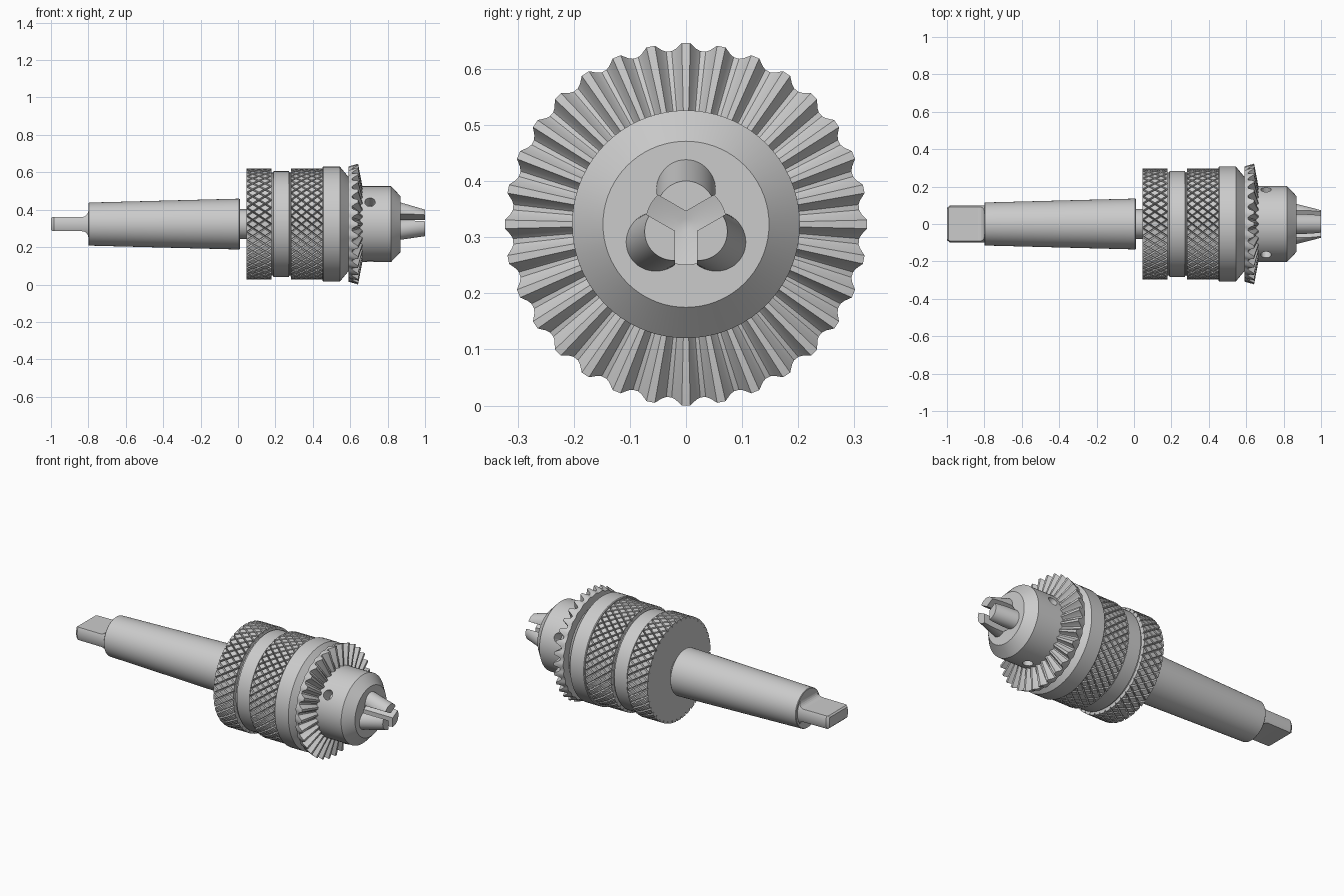
import bpy, bmesh
from math import sin, cos, pi, radians
from mathutils import Matrix, Vector

if "Cube" in bpy.data.objects:
    bpy.data.objects.remove(bpy.data.objects["Cube"])

AXIS = 0.323   # height of the centre line
SEG = 72


def finish(name, bm, smooth=True, recalc=True):
    if recalc:
        bmesh.ops.recalc_face_normals(bm, faces=bm.faces)
    me = bpy.data.meshes.new(name)
    bm.to_mesh(me)
    bm.free()
    ob = bpy.data.objects.new(name, me)
    ob.location.z = AXIS
    bpy.context.collection.objects.link(ob)
    if smooth:
        bpy.ops.object.select_all(action='DESELECT')
        ob.select_set(True)
        bpy.context.view_layer.objects.active = ob
        bpy.ops.object.shade_smooth_by_angle(angle=radians(25))
    return ob


def ring_pt(x, r, a):
    return Vector((x, r * cos(a), r * sin(a)))


def loft(bm, rings):
    """Skin a list of closed rings and cap both ends."""
    vs = [[bm.verts.new(p) for p in ring] for ring in rings]
    n = len(vs[0])
    for a, b in zip(vs, vs[1:]):
        for k in range(n):
            bm.faces.new((a[k], a[(k + 1) % n], b[(k + 1) % n], b[k]))
    bm.faces.new(vs[0])
    bm.faces.new(vs[-1])


def turned(name, profile):
    """Solid of revolution about x from (x, radius) points."""
    bm = bmesh.new()
    loft(bm, [[ring_pt(x, r, 2 * pi * k / SEG) for k in range(SEG)] for x, r in profile])
    return finish(name, bm)


def boolean(ob, cutter, op):
    m = ob.modifiers.new("cut", 'BOOLEAN')
    m.operation, m.object, m.solver = op, cutter, 'EXACT'
    bpy.ops.object.select_all(action='DESELECT')
    ob.select_set(True)
    bpy.context.view_layer.objects.active = ob
    bpy.ops.object.modifier_apply(modifier=m.name)
    bpy.data.objects.remove(cutter)
    bpy.ops.object.shade_smooth_by_angle(angle=radians(25))


# tang: turned blank trimmed to a flat blade with a fillet at the shank
tang = turned("tang", [(-1.0, 0.087), (-0.985, 0.098), (-0.79, 0.1)])
half = [(-1.05, 0.03), (-1.0, 0.03), (-0.992, 0.038)]
half += [(-0.835 + 0.035 * sin(t), 0.073 - 0.035 * cos(t))
         for t in [pi / 2 * k / 6 for k in range(7)]]
half += [(-0.8, 0.13), (-0.75, 0.13)]
outline = half + [(x, -z) for x, z in reversed(half)]
bm = bmesh.new()
loft(bm, [[Vector((x, y, z)) for x, z in outline] for y in (-0.2, 0.2)])
boolean(tang, finish("tang_cutter", bm, False), 'INTERSECT')

# tapered shank, neck and sleeve bodies
turned("taper_shank", [(-0.8, 0.112), (-0.797, 0.115), (0.006, 0.136), (0.01, 0.133)])
turned("neck", [(0.0, 0.08), (0.06, 0.08)])
turned("sleeve", [(0.046, 0.283), (0.178, 0.283), (0.18, 0.275), (0.187, 0.275), (0.19, 0.283),
                  (0.272, 0.283), (0.275, 0.275), (0.281, 0.275), (0.283, 0.283), (0.46, 0.283)])
turned("collar", [(0.452, 0.303), (0.456, 0.307), (0.545, 0.307), (0.588, 0.255), (0.60, 0.25)])


def knurl(name, x0, x1, n, around=42, low=0.283, high=0.297, scale=0.76):
    """Band of raised diamonds; n half-diamonds along x."""
    bm = bmesh.new()

    def at(i, j, r):
        return bm.verts.new(ring_pt(x0 + (x1 - x0) * i / n, r, pi * j / around))

    for i in range(n + 1):
        for j in range(2 * around):
            if (i + j) % 2 == 0:
                continue
            dirs = [d for d in ((1, 0), (0, -1), (-1, 0), (0, 1)) if 0 <= i + d[0] <= n]
            lo = [at(i + u, j + v, low) for u, v in dirs]
            hi = [at(i + u * scale, j + v * scale, high) for u, v in dirs]
            bm.faces.new(hi)
            m = len(dirs)
            for k in range(m):
                q = (k + 1) % m
                bm.faces.new((lo[k], lo[q], hi[q], hi[k]))
    return finish(name, bm, smooth=False, recalc=False)


knurl("rear_knurl", 0.046, 0.178, 4)
knurl("front_knurl", 0.283, 0.452, 6)

# bevel gear: teeth across the conical front face
TEETH = 32
tooth = [(-0.12, 1), (0.12, 1), (0.3, 0.3), (0.42, 0.05), (0.58, 0.05), (0.7, 0.3)]
rows = [((0.59, 0.2), (0.59, 0.2)),              # (root, tip) as (x, radius)
        ((0.59, 0.302), (0.59, 0.308)),
        ((0.608, 0.309), (0.642, 0.323)),
        ((0.652, 0.203), (0.665, 0.203)),
        ((0.652, 0.15), (0.665, 0.15))]
rings = []
for root, tip in rows:
    rings.append([ring_pt(root[0] + (tip[0] - root[0]) * h, root[1] + (tip[1] - root[1]) * h,
                          pi / 2 + 2 * pi * (t + f) / TEETH)
                  for t in range(TEETH) for f, h in tooth])
bm = bmesh.new()
loft(bm, rings)
finish("bevel_gear", bm)

# nose with a centre bore and three key holes
nose = turned("nose", [(0.6, 0.203), (0.818, 0.203), (0.87, 0.148), (0.87, 0.072),
                       (0.82, 0.072), (0.80, 0.01)])
for k in range(3):
    a = radians(24.5 + 120 * k)
    bm = bmesh.new()
    bmesh.ops.create_cone(bm, cap_ends=True, segments=32, radius1=0.028, radius2=0.028, depth=0.12)
    rot = Vector((0, 0, 1)).rotation_difference(ring_pt(0, 1, a)).to_matrix().to_4x4()
    bm.transform(Matrix.Translation(ring_pt(0.706, 0.19, a)) @ rot)
    boolean(nose, finish("key_hole_cutter", bm, False), 'DIFFERENCE')

# three slanted jaws, each trimmed to a wedge and faced off at the tip
for k in range(3):
    bm = bmesh.new()
    bmesh.ops.create_cone(bm, cap_ends=True, segments=48, radius1=0.053, radius2=0.053, depth=0.5)
    slope = Vector((0.13, 0, -0.038)).normalized()
    rot = Vector((0, 0, 1)).rotation_difference(slope).to_matrix().to_4x4()
    bm.transform(Matrix.Translation(Vector((1.0, 0, 0.022)) - slope * 0.08) @ rot)
    cuts = [(Vector((1, 0, 0)), 1.0), (Vector((-1, 0, 0)), -0.81)]
    cuts += [(Vector((0, s * 0.5, -cos(pi / 6))), -0.02) for s in (1, -1)]
    for normal, dist in cuts:
        res = bmesh.ops.bisect_plane(bm, geom=bm.verts[:] + bm.edges[:] + bm.faces[:], dist=1e-6,
                                     plane_co=normal * dist, plane_no=normal, clear_outer=True)
        edges = [e for e in res["geom_cut"] if isinstance(e, bmesh.types.BMEdge)]
        bmesh.ops.holes_fill(bm, edges=edges, sides=0)
    bm.transform(Matrix.Rotation(2 * pi * k / 3, 4, 'X'))
    finish("jaw_%d" % (k + 1), bm)
